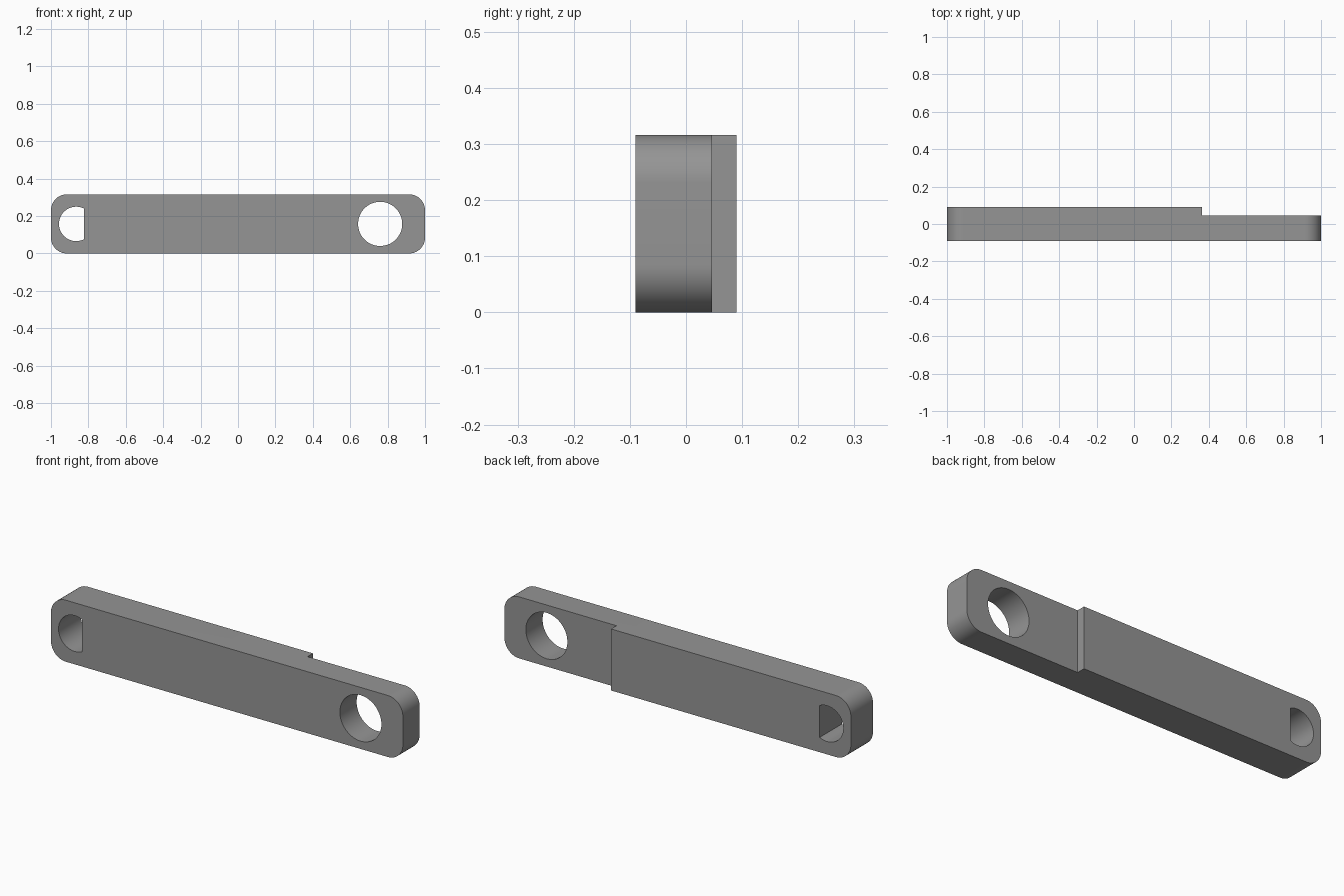
import bpy, bmesh, math

if "Cube" in bpy.data.objects:
    bpy.data.objects.remove(bpy.data.objects["Cube"])

H, R, FRONT, BACK = 0.316, 0.085, -0.09, 0.09
STEP_X, STEP_Y = 0.363, 0.046


def arc(cx, cz, r, a0, a1, n):
    """Points on an arc in the x-z plane, angles in degrees."""
    return [(cx + r * math.cos(math.radians(a0 + (a1 - a0) * i / n)),
             cz + r * math.sin(math.radians(a0 + (a1 - a0) * i / n))) for i in range(n + 1)]


def prism(name, outline, y0, y1):
    """Extrude an x-z outline from y0 to y1."""
    bm = bmesh.new()
    face = bm.faces.new([bm.verts.new((x, y0, z)) for x, z in outline])
    ext = bmesh.ops.extrude_face_region(bm, geom=[face])
    bmesh.ops.translate(bm, vec=(0, y1 - y0, 0),
                        verts=[g for g in ext["geom"] if isinstance(g, bmesh.types.BMVert)])
    bmesh.ops.recalc_face_normals(bm, faces=bm.faces)
    mesh = bpy.data.meshes.new(name)
    bm.to_mesh(mesh)
    bm.free()
    obj = bpy.data.objects.new(name, mesh)
    bpy.context.collection.objects.link(obj)
    return obj


# Rounded bar
outline = (arc(1 - R, R, R, -90, 0, 16) + arc(1 - R, H - R, R, 0, 90, 16)
           + arc(-1 + R, H - R, R, 90, 180, 16) + arc(-1 + R, R, R, 180, 270, 16))
bar = prism("link_bar", outline, FRONT, BACK)

# Cutters: round hole, D-shaped hole, and the thinned end
flat = math.degrees(math.acos(0.042 / 0.092))
cutters = [
    prism("round_hole_cutter", arc(0.76, H / 2, 0.118, 0, 360, 64)[:-1], -0.2, 0.2),
    prism("d_hole_cutter", arc(-0.865, H / 2, 0.092, flat, 360 - flat, 48), -0.2, 0.2),
    prism("step_cutter", [(STEP_X, -0.1), (1.2, -0.1), (1.2, 0.5), (STEP_X, 0.5)], STEP_Y, 0.2),
]
for cutter in cutters:
    mod = bar.modifiers.new(cutter.name, "BOOLEAN")
    mod.operation, mod.solver, mod.object = "DIFFERENCE", "EXACT", cutter
    bpy.context.view_layer.objects.active = bar
    bpy.ops.object.modifier_apply(modifier=mod.name)
for cutter in cutters:
    bpy.data.objects.remove(cutter)

# Grey finish and smooth rounds
grey = bpy.data.materials.new("grey")
grey.diffuse_color = (0.3, 0.3, 0.3, 1)
grey.use_nodes = True
grey.node_tree.nodes["Principled BSDF"].inputs["Base Color"].default_value = grey.diffuse_color
bar.data.materials.clear()
bar.data.materials.append(grey)
for poly in bar.data.polygons:
    poly.material_index = 0
bpy.ops.object.select_all(action="DESELECT")
bar.select_set(True)
bpy.context.view_layer.objects.active = bar
bpy.ops.object.shade_smooth_by_angle(angle=math.radians(30))
